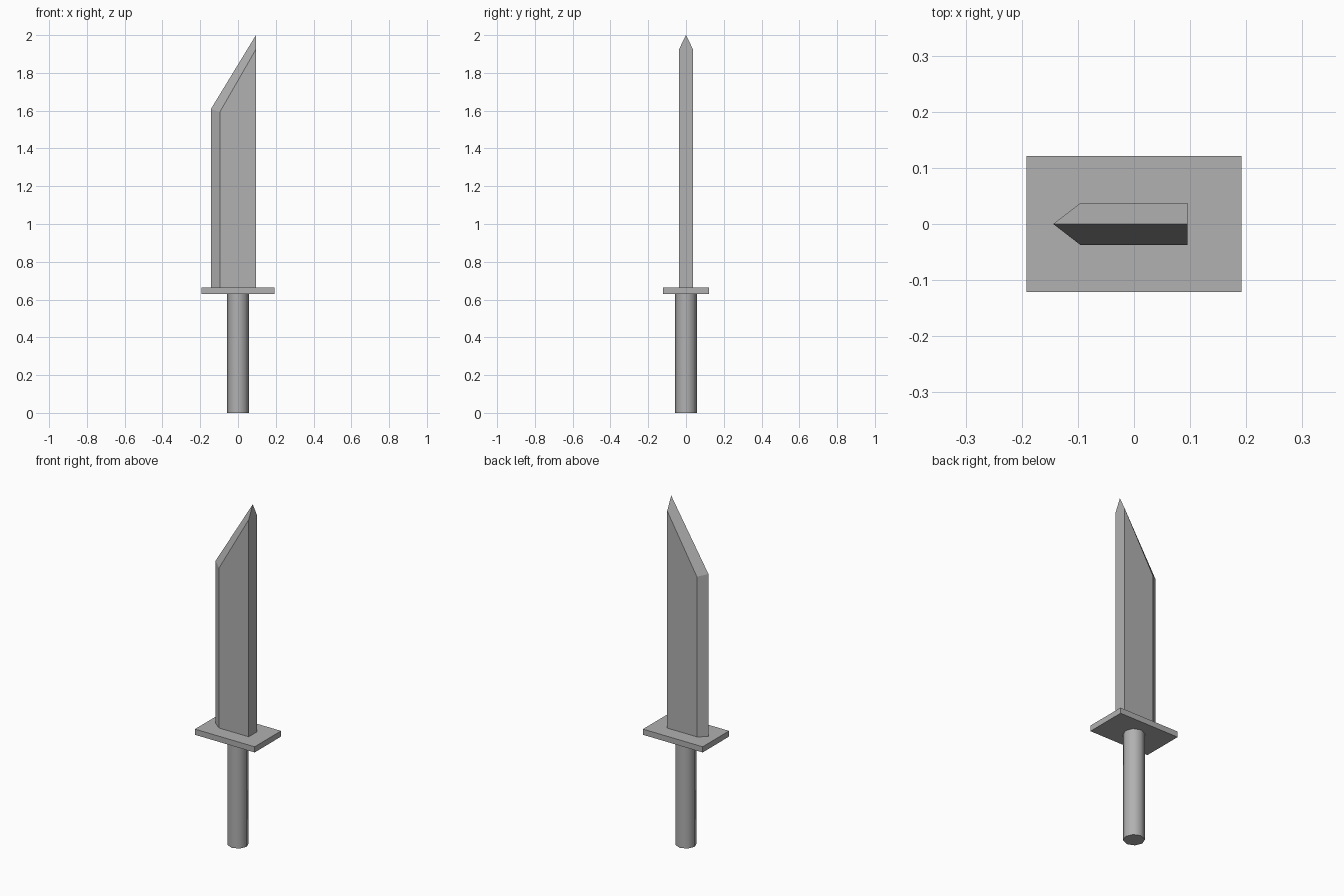
import bpy
import bmesh

if "Cube" in bpy.data.objects:
    bpy.data.objects.remove(bpy.data.objects["Cube"])

GUARD_BOTTOM, GUARD_TOP = 0.63, 0.663

# Dark grey metal shared by all parts
metal = bpy.data.materials.new("dark_grey")
metal.diffuse_color = (0.44, 0.44, 0.44, 1)
metal.use_nodes = True
metal.node_tree.nodes["Principled BSDF"].inputs["Base Color"].default_value = metal.diffuse_color

# Handle: low-poly round grip with smooth sides
bpy.ops.mesh.primitive_cylinder_add(vertices=8, radius=0.057, depth=GUARD_BOTTOM,
                                    location=(0, 0, GUARD_BOTTOM / 2))
handle = bpy.context.object
handle.name = "handle"
bpy.ops.object.shade_smooth_by_angle(angle=0.9)

# Guard: flat rectangular plate
bpy.ops.mesh.primitive_cube_add(size=1, location=(0, 0, (GUARD_BOTTOM + GUARD_TOP) / 2))
guard = bpy.context.object
guard.name = "guard"
guard.scale = (0.384, 0.242, GUARD_TOP - GUARD_BOTTOM)
bpy.ops.object.transform_apply(location=False, rotation=False, scale=True)

# Blade: centre-plane outline and the inset outline of each flat side
HALF_THICK = 0.037
outline = [(0.095, GUARD_TOP), (-0.144, GUARD_TOP), (-0.144, 1.608), (0.095, 2.0)]
inset = [(0.095, GUARD_TOP), (-0.096, GUARD_TOP), (-0.096, 1.593), (0.095, 1.925)]

bm = bmesh.new()
ridge = [bm.verts.new((x, 0, z)) for x, z in outline]
sides = [[bm.verts.new((x, s * HALF_THICK, z)) for x, z in inset] for s in (-1, 1)]
a, b = sides
for side in sides:
    bm.faces.new(side)
    # Ground bevels along the cutting edge and the slanted tip
    for i in (1, 2):
        bm.faces.new((ridge[i], ridge[i + 1], side[i + 1], side[i]))
# Spine and underside
bm.faces.new((a[0], b[0], b[3], ridge[3], a[3]))
bm.faces.new((a[0], a[1], ridge[1], b[1], b[0]))
bm.verts.remove(ridge[0])
bmesh.ops.recalc_face_normals(bm, faces=bm.faces)

mesh = bpy.data.meshes.new("blade")
bm.to_mesh(mesh)
bm.free()
blade = bpy.data.objects.new("blade", mesh)
bpy.context.collection.objects.link(blade)

for part in (handle, guard, blade):
    part.data.materials.append(metal)
